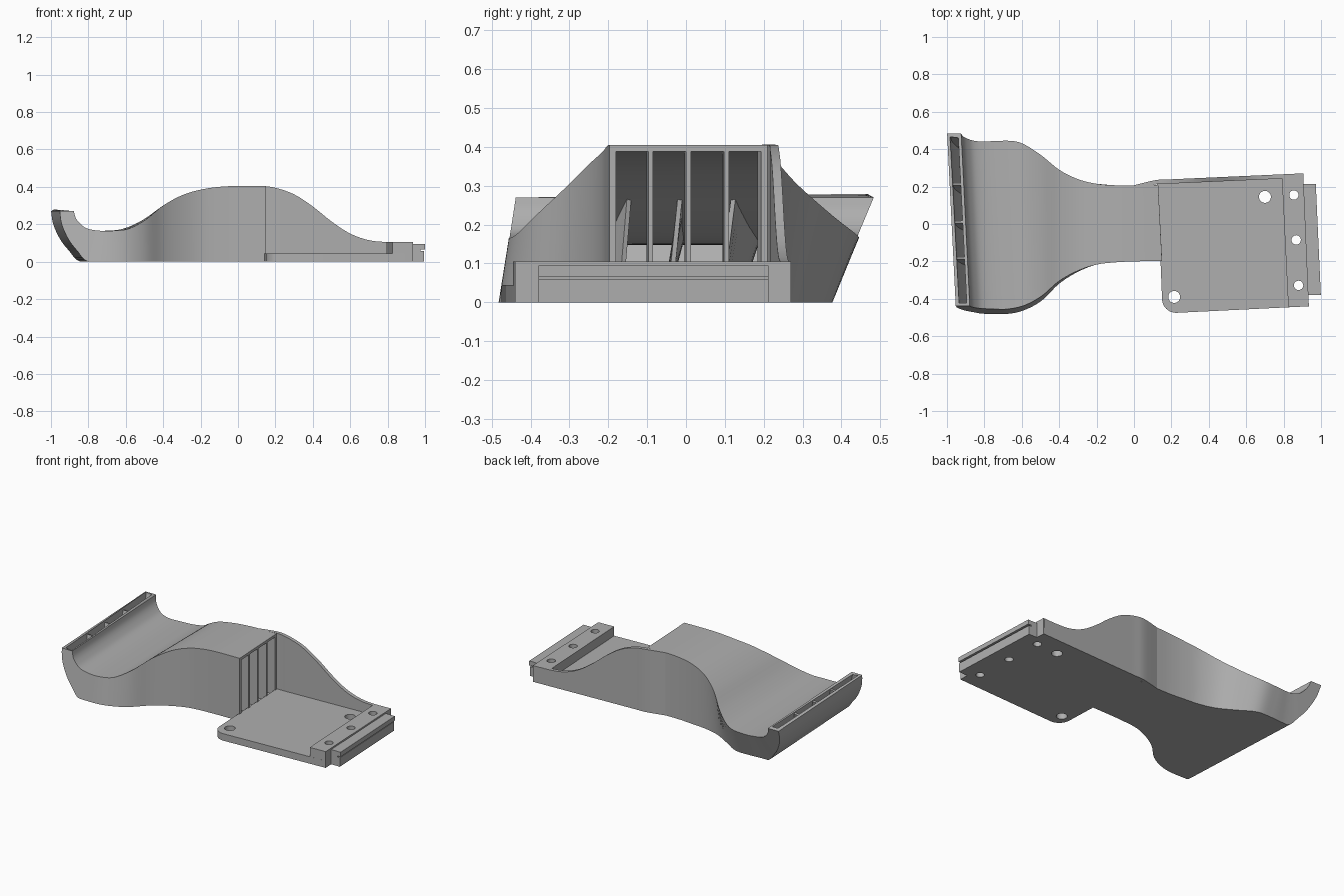
import bpy, bmesh, math
from mathutils import Vector

cube = bpy.data.objects.get("Cube")
if cube:
    bpy.data.objects.remove(cube, do_unlink=True)

grey = bpy.data.materials.new("matte grey plastic")
grey.use_nodes = True
grey.diffuse_color = (0.43, 0.43, 0.43, 1)
grey.node_tree.nodes["Principled BSDF"].inputs["Base Color"].default_value = grey.diffuse_color


def select_only(obj):
    bpy.ops.object.select_all(action='DESELECT')
    obj.select_set(True)
    bpy.context.view_layer.objects.active = obj


def apply_modifier(obj, modifier):
    select_only(obj)
    bpy.ops.object.modifier_apply(modifier=modifier.name)


def finish(name, bm):
    bmesh.ops.recalc_face_normals(bm, faces=bm.faces)
    mesh = bpy.data.meshes.new(name)
    bm.to_mesh(mesh)
    bm.free()
    obj = bpy.data.objects.new(name, mesh)
    bpy.context.collection.objects.link(obj)
    mesh.materials.append(grey)
    return obj


def smooth(obj):
    select_only(obj)
    bpy.ops.object.shade_smooth_by_angle(angle=math.radians(30))


def prism(name, outline, low, high):
    """Extrude a plan outline between two heights."""
    bm = bmesh.new()
    face = bm.faces.new([bm.verts.new((x, y, low)) for x, y in outline])
    top = bmesh.ops.extrude_face_region(bm, geom=[face])
    moved = [v for v in top["geom"] if isinstance(v, bmesh.types.BMVert)]
    bmesh.ops.translate(bm, verts=moved, vec=(0, 0, high - low))
    return finish(name, bm)


def loft(name, rings, closed=True, caps=False):
    """Skin a row of matching rings."""
    bm = bmesh.new()
    rows = [[bm.verts.new(p) for p in ring] for ring in rings]
    count = len(rows[0])
    for a, b in zip(rows, rows[1:]):
        for i in range(count if closed else count - 1):
            j = (i + 1) % count
            bm.faces.new((a[i], a[j], b[j], b[i]))
    if caps:
        bm.faces.new(rows[0])
        bm.faces.new(rows[-1])
    return finish(name, bm)


def spline(rings, steps):
    """Pass a smooth curve through matching rings."""
    padded = [rings[0]] + rings + [rings[-1]]
    result = []
    for a, b, c, d in zip(padded, padded[1:], padded[2:], padded[3:]):
        for k in range(steps):
            t = k / steps
            ring = []
            for p, q, r, s in zip(a, b, c, d):
                v = (2 * q + (r - p) * t + (2 * p - 5 * q + 4 * r - s) * t ** 2
                     + (3 * q - p - 3 * r + s) * t ** 3) / 2
                v.z = max(v.z, 0)
                ring.append(v)
            result.append(ring)
    return result + [rings[-1]]


def clamp(v):
    return max(0, min(1, v))


def yaw(x, y, z):
    """Both duct mouths are turned slightly in plan."""
    weight = max(clamp((-x - 0.4) / 0.3), clamp(x / 0.13))
    return Vector((x - 0.05 * y * weight, y, z))


# Duct sections: the upturned bend, then the narrowing body
FRONT_LEAN, BACK_LEAN = 0.155, 0.42
bend = [(-0.975, 0.27, -0.9, 0.27), (-0.965, 0.2, -0.89, 0.235),
        (-0.93, 0.12, -0.868, 0.205), (-0.885, 0.06, -0.835, 0.18),
        (-0.825, 0, -0.78, 0.167)]
body = [(-0.7, 0.165, -0.455, 0.445, 1), (-0.6, 0.176, -0.435, 0.437, 0.9),
        (-0.5, 0.225, -0.385, 0.375, 0.7), (-0.4, 0.3, -0.305, 0.29, 0.3),
        (-0.3, 0.355, -0.25, 0.24, 0.1), (-0.2, 0.385, -0.217, 0.215, 0),
        (-0.1, 0.4, -0.205, 0.207, 0), (0, 0.405, -0.2, 0.207, 0),
        (0.14, 0.405, -0.197, 0.21, 0)]
sections = []
for ox, oz, ix, iz in bend:
    sections.append([yaw(x, base + lean * z, z) for x, z, base, lean in (
        (ox, oz, -0.48, FRONT_LEAN), (ox, oz, 0.37, BACK_LEAN),
        (ix, iz, 0.37, BACK_LEAN), (ix, iz, -0.48, FRONT_LEAN))])
for x, z, front, back, lean in body:
    sections.append([yaw(x, front - FRONT_LEAN * z * lean, 0),
                     yaw(x, back - BACK_LEAN * z * lean, 0),
                     yaw(x, back, z), yaw(x, front, z)])
rings = spline(sections, 5)

duct = loft("duct_shell", rings)
shell = duct.modifiers.new("wall", 'SOLIDIFY')
shell.thickness = 0.017
shell.offset = -1
shell.use_even_offset = True
apply_modifier(duct, shell)
smooth(duct)


# Flow dividers inside both mouths
def divider(name, fraction, part):
    rows = []
    for bf, bb, tb, tf in part:
        low, high = bf.lerp(bb, fraction), tf.lerp(tb, fraction)
        rows.append([low.lerp(high, 0.04), low.lerp(high, 0.96)])
    obj = loft(name, rows, closed=False)
    mod = obj.modifiers.new("thickness", 'SOLIDIFY')
    mod.thickness = 0.012
    mod.offset = 0
    apply_modifier(obj, mod)
    smooth(obj)


for i, fraction in enumerate((0.28, 0.49, 0.71)):
    divider(f"inlet_divider_{i + 1}", fraction, rings[1:40])
for i, fraction in enumerate((0.26, 0.5, 0.74)):
    divider(f"outlet_divider_{i + 1}", fraction, rings[-9:])

# Side wall sweeping down from the duct to the mounting end
crest = [(0, 0.405), (0.12, 0.405), (0.2, 0.395), (0.3, 0.36), (0.4, 0.295),
         (0.5, 0.215), (0.6, 0.15), (0.7, 0.115), (0.8, 0.105), (0.9, 0.105)]
wall_rings = []
for x, z in crest:
    outer = 0.23 + 0.045 * x if x else 0.207
    inner = outer - 0.023
    wall_rings.append([Vector((x, inner, 0)), Vector((x, outer, 0)),
                       Vector((x, outer, z)), Vector((x, inner, z))])
smooth(loft("side_wall", spline(wall_rings, 4), caps=True))

# Base plate with one rounded corner, and the raised mounting bar
corner = [(0.225 - 0.075 * math.cos(a), -0.4 - 0.075 * math.sin(a))
          for a in (math.pi / 2 * k / 8 for k in range(9))]
plate = prism("base_plate", [(0.125, 0.225)] + corner
              + [(0.935, -0.44), (0.905, 0.27)], 0, 0.045)
bar = prism("mounting_bar", [(0.825, -0.445), (0.935, -0.44),
                             (0.905, 0.27), (0.79, 0.262)], 0.04, 0.105)


# Screw holes
def drill(x, y, radius, targets):
    circle = [(x + radius * math.cos(k * math.tau / 24),
               y + radius * math.sin(k * math.tau / 24)) for k in range(24)]
    cutter = prism("hole_cutter", circle, -0.1, 0.2)
    cutter.hide_render = True
    for target in targets:
        mod = target.modifiers.new("hole", 'BOOLEAN')
        mod.operation = 'DIFFERENCE'
        mod.solver = 'EXACT'
        mod.object = cutter
        apply_modifier(target, mod)
    bpy.data.objects.remove(cutter, do_unlink=True)


for x, y in ((0.7, 0.145), (0.215, -0.39)):
    drill(x, y, 0.032, [plate])
for x, y in ((0.855, 0.155), (0.867, -0.085), (0.88, -0.328)):
    drill(x, y, 0.025, [plate, bar])
for part in (plate, bar):
    smooth(part)


# Grooved tongue on the end of the bar
def tongue(name, reach, low, high):
    prism(name, [(0.92, -0.38), (0.932 + reach, -0.38),
                 (0.905 + reach, 0.213), (0.89, 0.213)], low, high)


tongue("tongue_lower_lip", 0.062, 0, 0.058)
tongue("tongue_core", 0.045, 0.05, 0.08)
tongue("tongue_upper_lip", 0.067, 0.066, 0.095)
